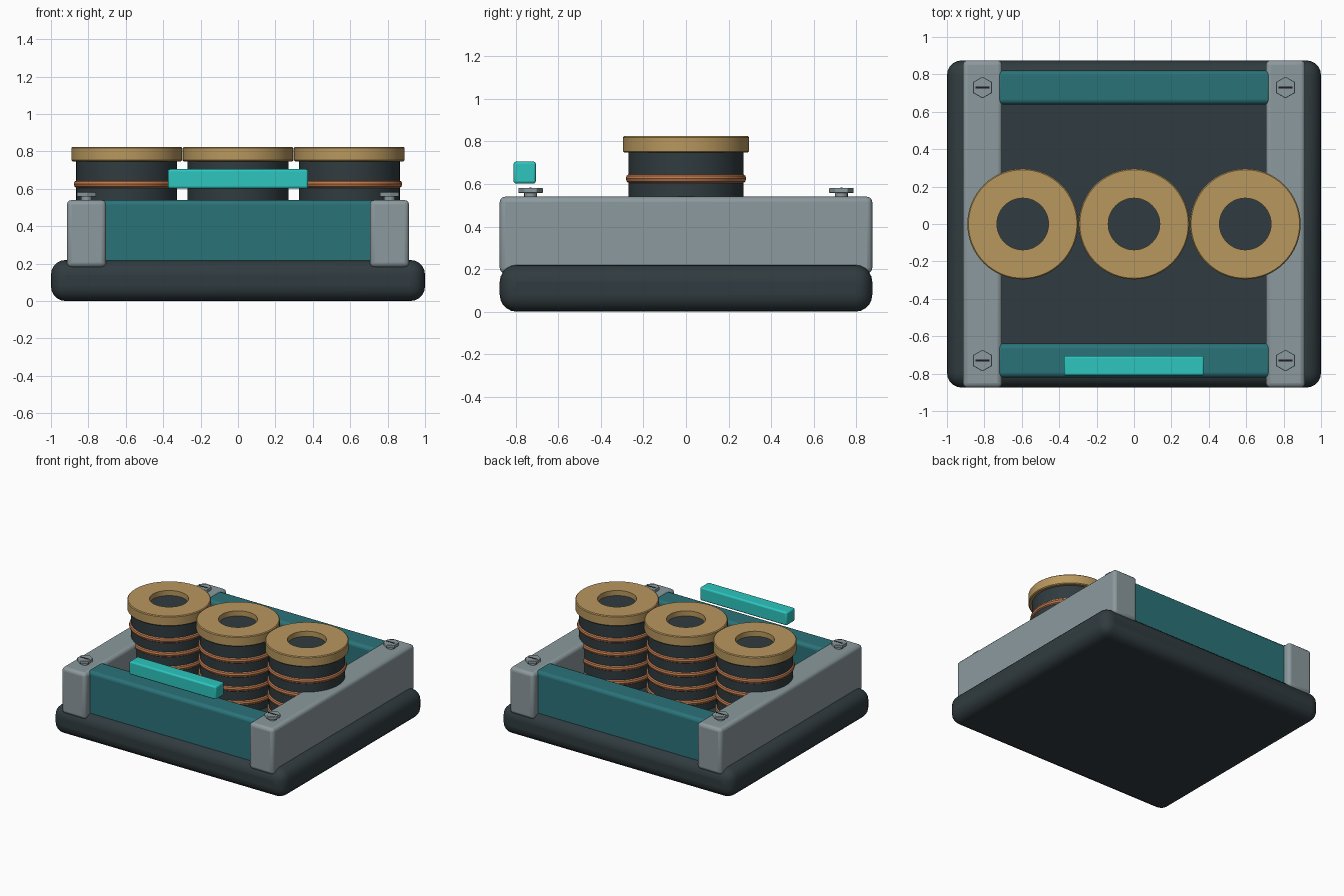
import bpy, bmesh
from math import cos, sin, pi, radians

if "Cube" in bpy.data.objects:
    bpy.data.objects.remove(bpy.data.objects["Cube"])


def material(name, rgb):
    m = bpy.data.materials.new(name)
    m.diffuse_color = (*rgb, 1)
    m.use_nodes = True
    m.node_tree.nodes["Principled BSDF"].inputs["Base Color"].default_value = m.diffuse_color
    return m


DARK = material("dark_metal", (0.03, 0.044, 0.05))
GREY = material("steel", (0.26, 0.32, 0.34))
TEAL = material("teal_panel", (0.023, 0.17, 0.19))
CYAN = material("cyan_light", (0.026, 0.56, 0.52))
GOLD = material("brass", (0.48, 0.31, 0.11))
COPPER = material("copper", (0.51, 0.19, 0.075))
BLACK = material("slot_black", (0.01, 0.012, 0.014))


def finish(ob, name, mat, bevel=0, segments=3):
    ob.name = name
    ob.data.materials.append(mat)
    if bevel:
        mod = ob.modifiers.new("bevel", 'BEVEL')
        mod.width, mod.segments = bevel, segments
        mod.limit_method = 'ANGLE'
        mod.angle_limit = radians(40)
    bpy.ops.object.shade_smooth_by_angle(angle=radians(35))
    return ob


def box(name, lo, hi, mat, bevel=0, segments=3):
    bpy.ops.mesh.primitive_cube_add(size=1, location=[(a + b) / 2 for a, b in zip(lo, hi)])
    ob = bpy.context.object
    ob.scale = [b - a for a, b in zip(lo, hi)]
    bpy.ops.object.transform_apply(location=False, rotation=False, scale=True)
    return finish(ob, name, mat, bevel, segments)


def cylinder(name, x, y, z0, z1, r, mat, sides=48, bevel=0, turn=0):
    bpy.ops.mesh.primitive_cylinder_add(vertices=sides, radius=r, depth=z1 - z0,
                                        location=(x, y, (z0 + z1) / 2), rotation=(0, 0, turn))
    return finish(bpy.context.object, name, mat, bevel, 2)


def lathe_ring(name, x, profile, mat, sides=64):
    """Spin a closed (r, z) profile around a vertical axis at x."""
    bm = bmesh.new()
    rows = [[bm.verts.new((r * cos(2 * pi * i / sides), r * sin(2 * pi * i / sides), z))
             for r, z in profile] for i in range(sides)]
    n = len(profile)
    for i in range(sides):
        a, b = rows[i], rows[(i + 1) % sides]
        for j in range(n):
            k = (j + 1) % n
            bm.faces.new((a[j], b[j], b[k], a[k]))
    bmesh.ops.recalc_face_normals(bm, faces=bm.faces)
    me = bpy.data.meshes.new(name)
    bm.to_mesh(me)
    bm.free()
    ob = bpy.data.objects.new(name, me)
    ob.location.x = x
    bpy.context.collection.objects.link(ob)
    bpy.ops.object.select_all(action='DESELECT')
    ob.select_set(True)
    bpy.context.view_layer.objects.active = ob
    return finish(ob, name, mat)


# Rounded base slab
box("base", (-1, -0.875, 0), (1, 0.875, 0.22), DARK, 0.08, 5)

# Side rails and end panels
for s, side in ((-1, "left"), (1, "right")):
    box(side + "_rail", (s * 0.81 - 0.105, -0.875, 0.18), (s * 0.81 + 0.105, 0.875, 0.54), GREY, 0.025)
for s, side in ((-1, "front"), (1, "back")):
    box(side + "_panel", (-0.735, s * 0.73 - 0.09, 0.18), (0.735, s * 0.73 + 0.09, 0.54), TEAL, 0.025)

# Light bar floating over the front panel
box("light_bar", (-0.375, -0.81, 0.602), (0.375, -0.705, 0.705), CYAN, 0.012)

# Three coils: core, copper windings, brass cap
for i, x in enumerate((-0.595, 0, 0.595), 1):
    cylinder(f"coil_core_{i}", x, 0, 0.2, 0.785, 0.27, DARK, 64)
    for k in range(4):
        zc = 0.625 - 0.11 * k
        wire = [(0.26 + 0.023 * cos(2 * pi * t / 10), zc + 0.023 * sin(2 * pi * t / 10))
                for t in range(10)]
        lathe_ring(f"coil_{i}_winding_{k + 1}", x, wire, COPPER)
    cap = [(0.138, 0.747), (0.29, 0.747), (0.296, 0.753), (0.296, 0.819), (0.29, 0.825), (0.138, 0.825)]
    lathe_ring(f"coil_cap_{i}", x, cap, GOLD)

# Slotted hex bolts on the rail corners
for x in (-0.81, 0.81):
    for y in (-0.73, 0.73):
        cylinder("bolt_shank", x, y, 0.5, 0.565, 0.03, GREY, 16)
        cylinder("bolt_head", x, y, 0.558, 0.582, 0.058, GREY, 6, 0.003)
        box("bolt_slot", (x - 0.037, y - 0.005, 0.575), (x + 0.037, y + 0.005, 0.584), BLACK)
